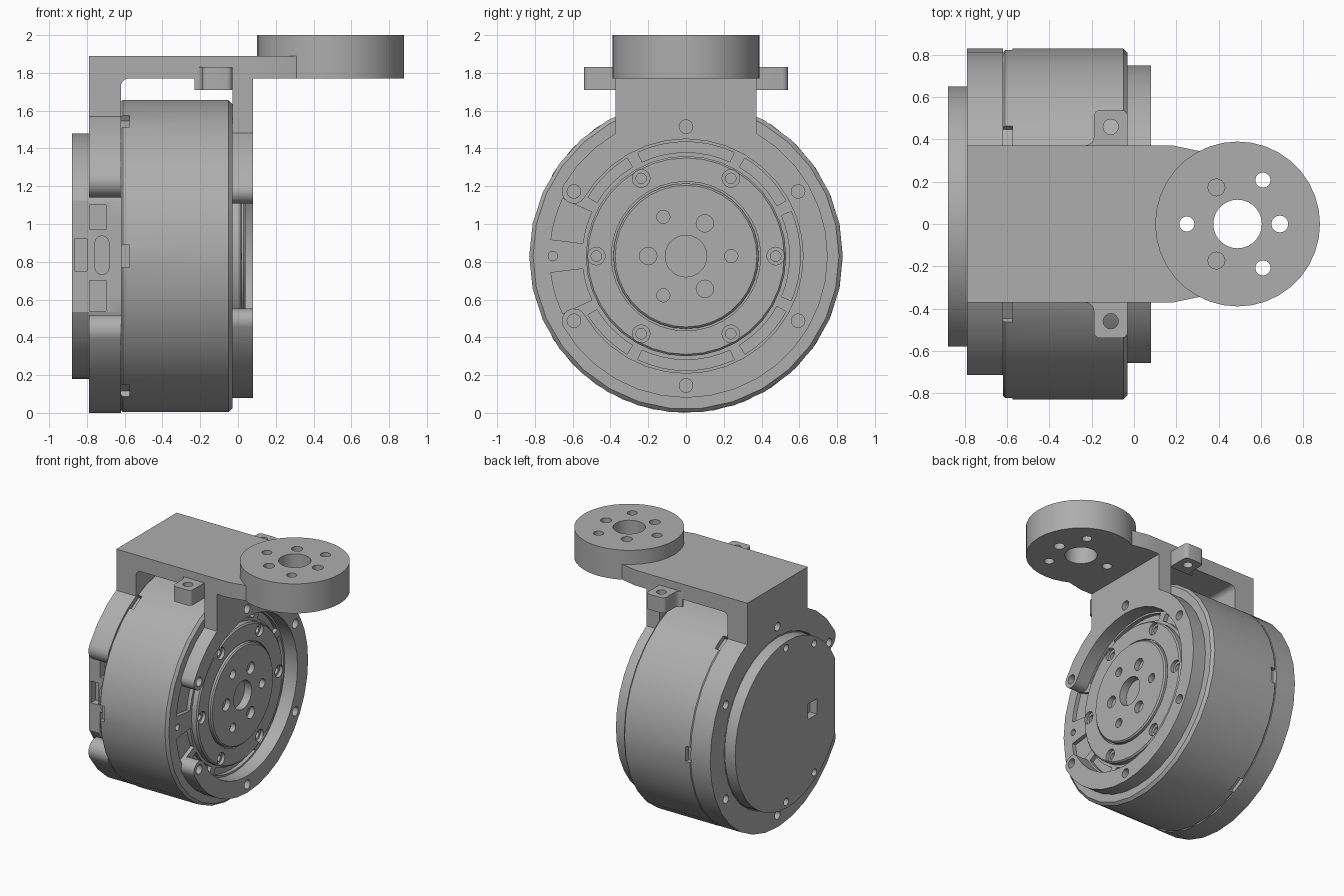
import bpy, bmesh
from math import sin, cos, pi, radians
from mathutils import Vector

cube = bpy.data.objects.get("Cube")
if cube:
    bpy.data.objects.remove(cube)

grey = bpy.data.materials.new("machined_grey")
grey.use_nodes = True
grey.diffuse_color = (0.42, 0.42, 0.42, 1)
grey.node_tree.nodes["Principled BSDF"].inputs["Base Color"].default_value = (0.42, 0.42, 0.42, 1)

AXIS = 0.83        # height of the motor axis, which runs along x
parts = []


def arc(r, a, b, n, cu=0, cv=0):
    angles = [radians(a + (b - a) * i / n) for i in range(n + 1)]
    return [(cu + r * cos(t), cv + r * sin(t)) for t in angles]


def circle(r, cu=0, cv=0, n=20):
    return arc(r, 0, 360, n, cu, cv)[:-1]


def rect(u0, u1, v0, v1):
    return [(u0, v0), (u1, v0), (u1, v1), (u0, v1)]


def polar(r, deg, cv=0.0):
    return r * cos(radians(deg)), cv + r * sin(radians(deg))


def place(axis, u, v, w):
    return {"x": (w, u, v), "y": (u, w, v), "z": (u, v, w)}[axis]


def add_prism(bm, pts, axis, a, b):
    low = [bm.verts.new(place(axis, u, v, a)) for u, v in pts]
    high = [bm.verts.new(place(axis, u, v, b)) for u, v in pts]
    bm.faces.new(low)
    bm.faces.new(high)
    for i in range(len(pts)):
        j = (i + 1) % len(pts)
        bm.faces.new((low[i], low[j], high[j], high[i]))


def finish(bm, name):
    bmesh.ops.recalc_face_normals(bm, faces=bm.faces[:])
    mesh = bpy.data.meshes.new(name)
    bm.to_mesh(mesh)
    bm.free()
    obj = bpy.data.objects.new(name, mesh)
    bpy.context.collection.objects.link(obj)
    mesh.materials.append(grey)
    return obj


def prism(name, pts, axis, a, b):
    bm = bmesh.new()
    add_prism(bm, pts, axis, a, b)
    parts.append(finish(bm, name))
    return parts[-1]


def lathe(name, profile, n):
    """Revolve (x, radius) points about the motor axis."""
    bm = bmesh.new()
    rings = [[bm.verts.new((x, u, v)) for u, v in circle(r, 0, AXIS, n)] for x, r in profile]
    for p, q in zip(rings, rings[1:]):
        for i in range(n):
            j = (i + 1) % n
            bm.faces.new((p[i], p[j], q[j], q[i]))
    bm.faces.new(rings[0])
    bm.faces.new(rings[-1])
    parts.append(finish(bm, name))
    return parts[-1]


def cut(obj, shapes):
    """Subtract a set of separate prisms, each (points, axis, start, end)."""
    bm = bmesh.new()
    for shape in shapes:
        add_prism(bm, *shape)
    cutter = finish(bm, "cutter")
    cutter.hide_render = True
    mod = obj.modifiers.new("cut", "BOOLEAN")
    mod.operation, mod.solver, mod.object = "DIFFERENCE", "EXACT", cutter
    bpy.context.view_layer.update()
    result = obj.evaluated_get(bpy.context.evaluated_depsgraph_get())
    mesh = bpy.data.meshes.new_from_object(result)
    obj.modifiers.clear()
    obj.data = mesh
    bpy.data.objects.remove(cutter)


def sector(r0, r1, a, b, n=8):
    return arc(r1, a, b, n, 0, AXIS) + arc(r0, b, a, n, 0, AXIS)


def open_ring(r0, r1, end, n):
    """C shape, open towards the front, with rounded tips."""
    mid, half = (r0 + r1) / 2, (r1 - r0) / 2
    tip_a, tip_b = polar(mid, end, AXIS), polar(mid, -end, AXIS)
    return (arc(r1, -end, end, n, 0, AXIS) + arc(half, end, end + 180, 8, *tip_a)[1:-1]
            + arc(r0, end, -end, n, 0, AXIS) + arc(half, 180 - end, 360 - end, 8, *tip_b)[1:-1])


# motor drum with rim notches and face pockets
drum = lathe("motor_drum", [(-0.62, 0.82), (-0.61, 0.83), (-0.05, 0.83), (-0.03, 0.81)], 30)
notches = []
for k in range(6):
    d = Vector(polar(1, 60 * k))
    t, c = Vector((-d.y, d.x)), Vector((0, AXIS))
    corners = [(0.79, -1), (0.86, -1), (0.86, 1), (0.79, 1)]
    notches.append(([tuple(c + d * r + t * s * 0.06) for r, s in corners], "x", -0.64, -0.575))
cut(drum, notches)
spans = [(-149, -121), (-115, -65), (-59, -29), (-23, 23), (29, 59), (65, 115), (121, 149)]
pockets = [(sector(0.55, 0.605, a, b), "x", -0.06, 0.1) for a, b in spans]
pockets += [(sector(0.55, 0.72, a, a + 18), "x", -0.06, 0.1) for a in (155, 187)]
pockets.append((circle(0.025, -0.705, AXIS, 12), "x", -0.08, 0.1))
cut(drum, pockets)

# output rotor with groove, central bore, screw seats and hub holes
rotor = lathe("output_rotor", [
    (-0.05, 0.53), (0.01, 0.53), (0.02, 0.52), (0.02, 0.395), (0, 0.395), (0, 0.385),
    (0.03, 0.385), (0.04, 0.375), (0.04, 0.11), (-0.02, 0.11)], 36)
seats = [polar(0.475, 60 * k, AXIS) for k in range(6)]
cut(rotor, [(circle(0.047, u, v, 16), "x", -0.005, 0.1) for u, v in seats])
cut(rotor, [(circle(0.028, u, v, 12), "x", -0.03, 0.1) for u, v in seats])
hub_holes = [(0.2, a, 0.046) for a in (60, 180, 300)] + [(0.24, a, 0.035) for a in (0, 120, 240)]
cut(rotor, [(circle(r, *polar(d, a, AXIS), 16), "x", 0, 0.1) for d, a, r in hub_holes])

# rear housing with connector recesses, and its cover
def flat_disc(r):
    return [(max(u, -0.58), v) for u, v in circle(r, 0, AXIS, 40)]


housing = prism("rear_housing", flat_disc(0.655), "x", -0.79, -0.61)
cut(housing, [(rect(-0.785, -0.70, z0, z1), "y", -0.7, -0.52)
              for z0, z1 in ((0.97, 1.10), (0.54, 0.70))])
cover = prism("rear_cover", flat_disc(0.65), "x", -0.88, -0.79)
screws = [polar(0.6, a, AXIS) for a in (88, 123, -88, -123)]
cut(cover, [(circle(0.028, u, v, 12), "x", -1, -0.84) for u, v in screws]
    + [(rect(-0.36, -0.25, 0.77, 0.89), "x", -1, -0.82),
       (rect(-0.865, -0.80, 0.75, 0.92), "y", -0.7, -0.52)])
plug = arc(0.04, 180, 360, 6, -0.72, 0.77) + arc(0.04, 0, 180, 6, -0.72, 0.90)
prism("connector_plug", plug, "y", -0.62, -0.55)

# open rings that carry the motor at each end
bolt_angles = (-150, -90, -30, 30, 90, 150)
front_bolts = [(circle(0.036, *polar(0.685, a, AXIS), 14), "x", -0.01, 0.2) for a in bolt_angles]
rear_bolts = [(circle(0.033, *polar(0.735, a, AXIS), 14), "x", -0.9, -0.7) for a in bolt_angles]
front_ring = prism("front_ring", open_ring(0.62, 0.75, 150, 30), "x", -0.03, 0.08)
cut(front_ring, front_bolts)
rear_ring = prism("rear_ring", open_ring(0.66, 0.83, 148, 26), "x", -0.79, -0.62)
cut(rear_ring, rear_bolts)

# bracket bridging the two rings, with filleted inner corners
bridge = ([(-0.79, 1.89), (-0.79, 1.5), (-0.62, 1.5)]
          + arc(0.04, 180, 90, 5, -0.58, 1.73) + arc(0.04, 90, 0, 5, -0.07, 1.73)
          + [(-0.03, 1.46), (0.08, 1.46), (0.08, 1.89)])
bracket = prism("bracket", bridge, "y", -0.372, 0.372)
cut(bracket, [front_bolts[4], rear_bolts[4]])
nose = [(0.08, -0.372), (0.18, -0.372), (0.31, -0.345),
        (0.31, 0.345), (0.18, 0.372), (0.08, 0.372)]
nose_plate = prism("bracket_nose", nose, "z", 1.77, 1.89)

# pivot disc on the bracket nose
PX = 0.49
pivot = prism("pivot_disc", circle(0.39, PX, 0, 36), "z", 1.77, 2.0)
holes = [(circle(0.115, PX, 0, 28), "z", 1.7, 2.1)]
for k in range(3):
    for dist, turn, r in ((0.24, 180, 0.036), (0.2, 0, 0.04)):
        u, v = polar(dist, turn + 120 * k)
        blind = turn == 0 and k > 0
        holes.append((circle(r, PX + u, v, 16), "z", 1.92 if blind else 1.7, 2.1))
cut(pivot, holes)
cut(nose_plate, [(circle(0.036, PX - 0.24, 0, 16), "z", 1.7, 2.1)])

# side tabs
for side, s in (("left_side", 1), ("right_side", -1)):
    outline = ([(-0.03, 0.36), (-0.03, 0.51)] + arc(0.03, 0, 90, 4, -0.06, 0.51)
               + arc(0.03, 90, 180, 4, -0.16, 0.51) + arc(0.04, 0, -90, 4, -0.23, 0.412)
               + [(-0.23, 0.36)])
    tab = prism(side + "_tab", [(x, s * y) for x, y in outline], "z", 1.71, 1.83)
    cut(tab, [(circle(0.036, -0.11, s * 0.46, 16), "z", 1.6, 1.9)])

# smooth curved walls, keep machined edges sharp
bpy.ops.object.select_all(action="DESELECT")
for obj in parts:
    obj.select_set(True)
bpy.context.view_layer.objects.active = parts[0]
bpy.ops.object.shade_smooth_by_angle(angle=radians(30))
